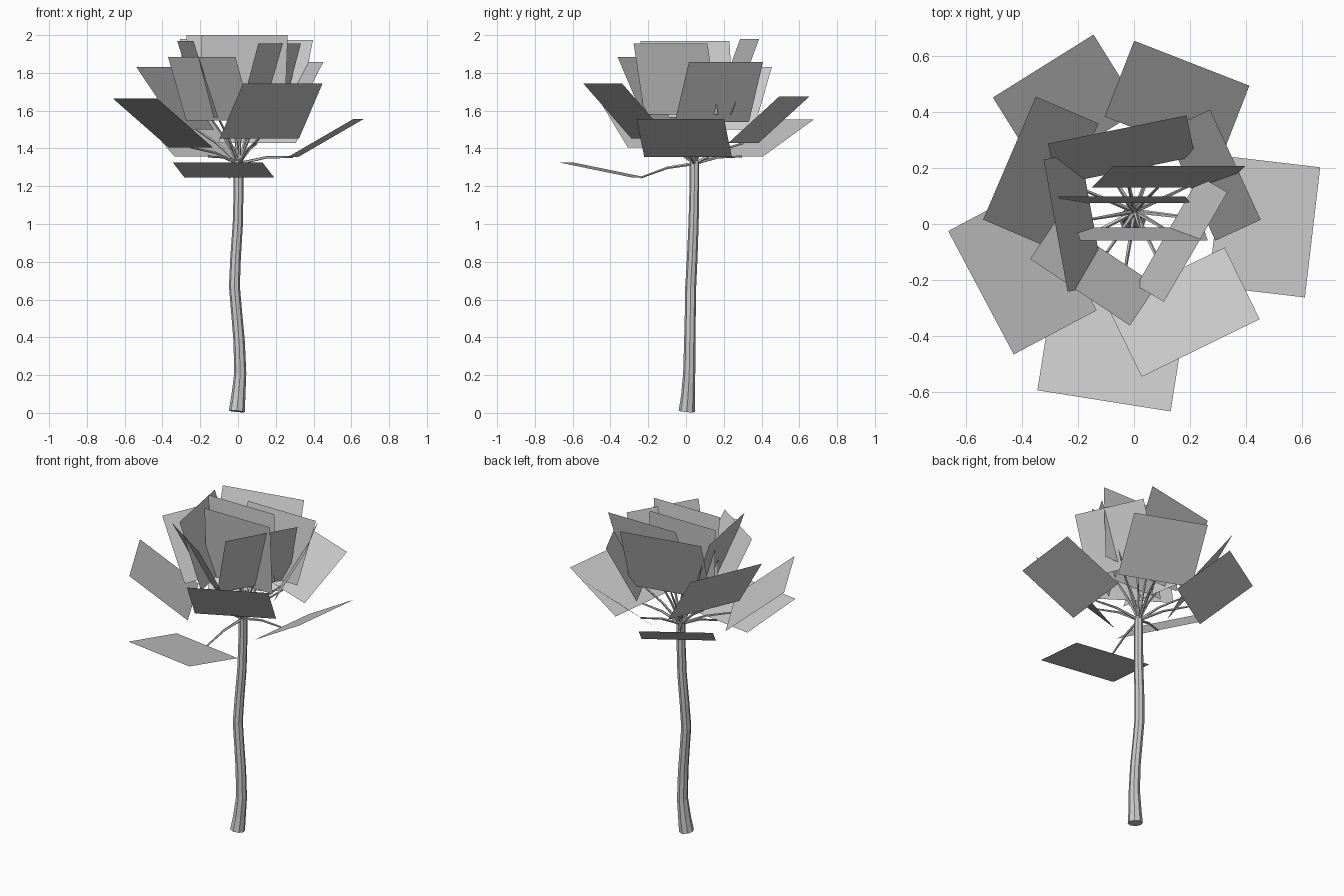
import bpy, bmesh, math
from mathutils import Vector

cube = bpy.data.objects.get("Cube")
if cube:
    bpy.data.objects.remove(cube, do_unlink=True)

grey = bpy.data.materials.new("plain_grey")
grey.use_nodes = True
grey.diffuse_color = (0.6, 0.6, 0.6, 1)
grey.node_tree.nodes["Principled BSDF"].inputs["Base Color"].default_value = (0.6, 0.6, 0.6, 1)

CROWN = Vector((0.003, 0.045, 1.32))   # point where every stem leaves the trunk


def tube(name, points, radii, sides=8):
    """Flat-shaded tube with parallel-transported rings and closed ends."""
    pts = [Vector(p) for p in points]
    bm = bmesh.new()
    rings = []
    side = Vector((0, 0, 1)).cross(pts[-1] - pts[0])
    if side.length < 0.2 * (pts[-1] - pts[0]).length:
        side = Vector((1, 0, 0))
    for i, p in enumerate(pts):
        along = (pts[min(i + 1, len(pts) - 1)] - pts[max(i - 1, 0)]).normalized()
        side = (side - along * side.dot(along)).normalized()
        up = along.cross(side)
        rings.append([bm.verts.new(p + radii[i] * (side * math.cos(a) + up * math.sin(a)))
                      for a in (math.tau * k / sides for k in range(sides))])
    for low, high in zip(rings, rings[1:]):
        for k in range(sides):
            n = (k + 1) % sides
            bm.faces.new((low[k], low[n], high[n], high[k]))
    bm.faces.new(rings[0][::-1])
    bm.faces.new(rings[-1])
    return finish(name, bm)


def finish(name, bm):
    mesh = bpy.data.meshes.new(name)
    bm.to_mesh(mesh)
    bm.free()
    mesh.materials.append(grey)
    obj = bpy.data.objects.new(name, mesh)
    bpy.context.collection.objects.link(obj)
    return obj


def leaf(name, azimuth, width, r_in, z_in, r_out, z_out, across_deg=None):
    """Square card leaning outward, with a thin stem to its inner edge."""
    a = math.radians(azimuth)
    w = math.radians(azimuth + 90 if across_deg is None else across_deg)
    out = Vector((math.cos(a), math.sin(a), 0))
    across = Vector((math.cos(w), math.sin(w), 0)) * width / 2
    base = Vector((0, CROWN.y, 0))
    inner = base + out * r_in + Vector((0, 0, z_in))
    outer = base + out * r_out + Vector((0, 0, z_out))
    bm = bmesh.new()
    bm.faces.new([bm.verts.new(p) for p in
                  (inner - across, outer - across, outer + across, inner + across)])
    finish(name, bm)
    middle = CROWN.lerp(inner, 0.5) + Vector((0, 0, 0.015))
    tube(name + "_stem", (CROWN, middle, inner), (0.009, 0.007, 0.005), 5)


# Gently wavy trunk, flared at the foot
tube("trunk",
     [(-0.006, 0.004, 0.008), (0.002, 0.011, 0.09), (0.012, 0.017, 0.21),
      (0.006, 0.02, 0.38), (-0.008, 0.023, 0.54), (-0.019, 0.025, 0.67),
      (-0.013, 0.033, 0.82), (-0.001, 0.04, 1.0), (0.003, 0.044, 1.18),
      (0.003, 0.045, 1.335)],
     [0.043, 0.037, 0.032, 0.03, 0.029, 0.029, 0.028, 0.027, 0.026, 0.025])

# azimuth, width, inner radius and height, outer radius and height, edge direction
leaves = [
    (261, 0.481, 0.29, 1.245, 0.684, 1.325),
    (-6.7, 0.467, 0.294, 1.355, 0.641, 1.555),
    (122, 0.423, 0.295, 1.357, 0.611, 1.552),
    (208, 0.498, 0.283, 1.405, 0.618, 1.665),
    (68.7, 0.441, 0.277, 1.428, 0.567, 1.675),
    (-64, 0.468, 0.257, 1.452, 0.542, 1.745),
    (156.8, 0.477, 0.24, 1.50, 0.483, 1.83),
    (24.7, 0.432, 0.22, 1.54, 0.398, 1.857),
    (236.3, 0.428, 0.175, 1.548, 0.347, 1.885),
    (-30, 0.451, 0.14, 1.58, 0.254, 1.955),
    (190.3, 0.479, 0.15, 1.565, 0.284, 1.97),
    (101.5, 0.504, 0.148, 1.58, 0.298, 1.98),
    (45, 0.471, 0.12, 1.58, 0.228, 1.975, 180),
    (-71, 0.455, 0.06, 1.56, 0.11, 2.0, 0),
    (130, 0.455, 0.04, 1.59, 0.07, 2.0, 180),
]
for i, spec in enumerate(leaves, 1):
    leaf(f"leaf_{i:02d}", *spec)
